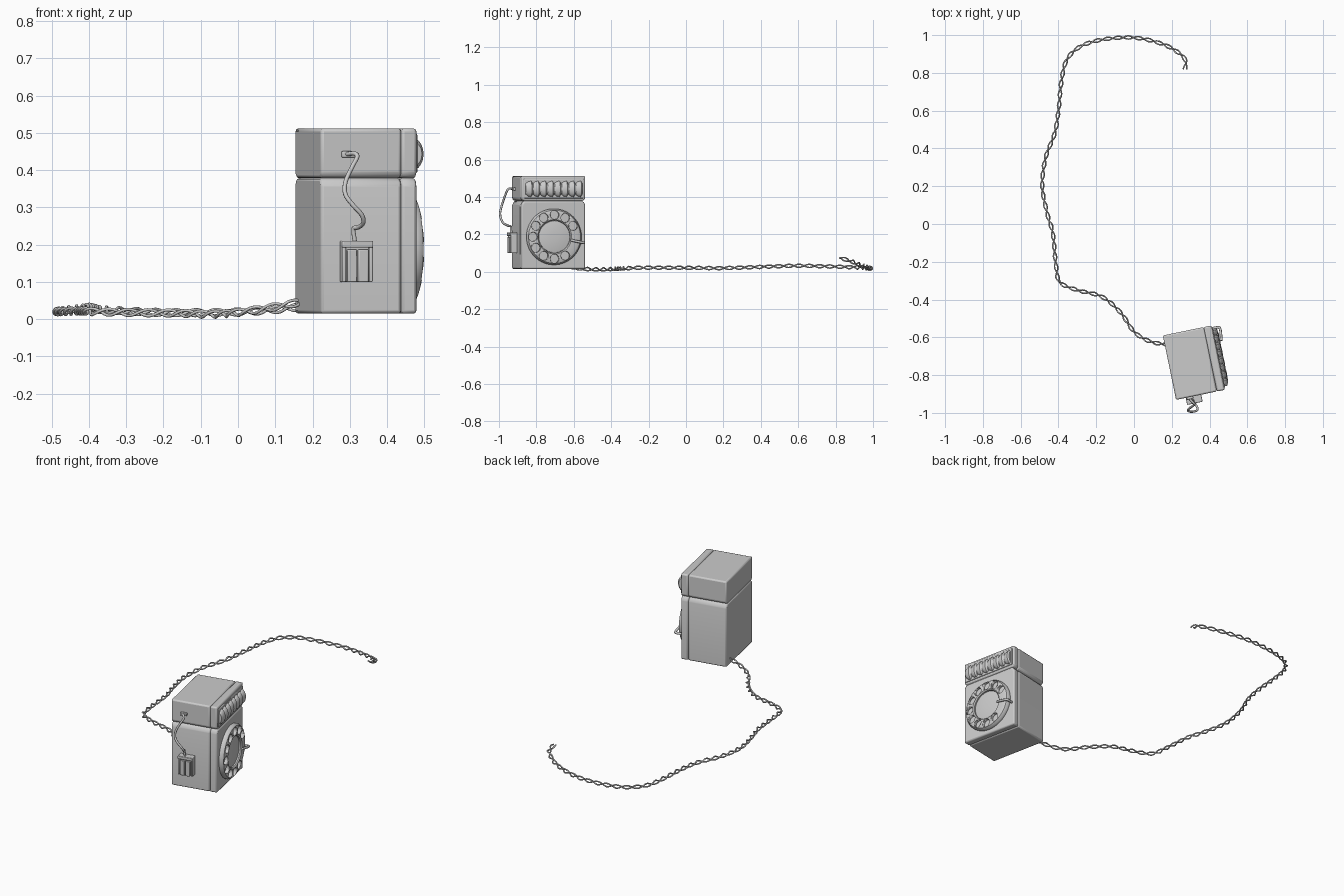
import bpy, bmesh
from math import sin, cos, pi, radians
from mathutils import Matrix, Vector

if "Cube" in bpy.data.objects:
    bpy.data.objects.remove(bpy.data.objects["Cube"])

# Local body frame: x = towards the dial, y = width, z = up
BODY = Matrix.Translation((0.317, -0.734, 0)) @ Matrix.Rotation(radians(11.6), 4, 'Z')
T = Matrix.Translation


def finish(name, bm, mat=BODY, bevel=0, seg=2):
    bmesh.ops.recalc_face_normals(bm, faces=bm.faces)
    me = bpy.data.meshes.new(name)
    bm.to_mesh(me)
    bm.free()
    ob = bpy.data.objects.new(name, me)
    bpy.context.collection.objects.link(ob)
    ob.matrix_world = mat
    if bevel:
        b = ob.modifiers.new("bevel", 'BEVEL')
        b.width, b.segments, b.limit_method = bevel, seg, 'ANGLE'
        b.angle_limit = radians(20)
    bpy.ops.object.select_all(action='DESELECT')
    ob.select_set(True)
    bpy.context.view_layer.objects.active = ob
    bpy.ops.object.shade_smooth_by_angle(angle=radians(35))
    return ob


def box(name, lo, hi, bevel=0.003):
    bm = bmesh.new()
    c = [(a + b) / 2 for a, b in zip(lo, hi)]
    s = [b - a for a, b in zip(lo, hi)]
    bmesh.ops.create_cube(bm, size=1, matrix=T(c) @ Matrix.Diagonal((*s, 1)))
    return finish(name, bm, BODY, bevel)


def slab(name, half_profile, x0, x1, bevel=0.008):
    """Mirror a (y, z) half profile and extrude it along the depth."""
    pts = half_profile + [(-y, z) for y, z in reversed(half_profile)]
    bm = bmesh.new()
    f = bm.faces.new([bm.verts.new((x0, y, z)) for y, z in pts])
    r = bmesh.ops.extrude_face_region(bm, geom=[f])
    vs = [v for v in r['geom'] if isinstance(v, bmesh.types.BMVert)]
    bmesh.ops.translate(bm, verts=vs, vec=(x1 - x0, 0, 0))
    return finish(name, bm, BODY, bevel)


def lathe(name, profile, mat, n=48, closed=False):
    """Spin a (position, radius) profile round the local x axis."""
    bm = bmesh.new()
    rings = [[bm.verts.new((a, r * cos(2 * pi * i / n), r * sin(2 * pi * i / n)))
              for i in range(n)] for a, r in profile]
    pairs = list(zip(rings, rings[1:] + rings[:1])) if closed else list(zip(rings, rings[1:]))
    for p, q in pairs:
        for i in range(n):
            j = (i + 1) % n
            bm.faces.new((p[i], p[j], q[j], q[i]))
    if not closed:
        bm.faces.new(rings[0])
        bm.faces.new(rings[-1])
    return finish(name, bm, mat)


def smooth_path(pts, steps):
    """Catmull-Rom curve through the points."""
    p = [Vector(q) for q in pts]
    p = [2 * p[0] - p[1]] + p + [2 * p[-1] - p[-2]]
    out = []
    for a, b, c, d in zip(p, p[1:], p[2:], p[3:]):
        for k in range(steps):
            t = k / steps
            out.append(0.5 * (2 * b + (c - a) * t + (2 * a - 5 * b + 4 * c - d) * t * t
                              + (3 * b - a - 3 * c + d) * t ** 3))
    return out + [p[-2]]


def tube(name, pts, radius, sides=2):
    cu = bpy.data.curves.new(name, 'CURVE')
    cu.dimensions = '3D'
    cu.bevel_depth, cu.bevel_resolution, cu.use_fill_caps = radius, sides, True
    sp = cu.splines.new('POLY')
    sp.points.add(len(pts) - 1)
    for q, v in zip(sp.points, pts):
        q.co = (*v, 1)
    ob = bpy.data.objects.new(name, cu)
    bpy.context.collection.objects.link(ob)
    bpy.ops.object.select_all(action='DESELECT')
    ob.select_set(True)
    bpy.context.view_layer.objects.active = ob
    bpy.ops.object.convert(target='MESH')
    bpy.ops.object.shade_smooth()
    return bpy.context.object


# Housing: lower and upper sections with a pinched waist, each case plus front panel
lower = [(0.174, 0.015), (0.174, 0.355), (0.171, 0.366), (0.16, 0.379)]
upper = [(0.16, 0.378), (0.174, 0.389), (0.174, 0.512)]
for label, prof in (("lower", lower), ("upper", upper)):
    slab(label + "_case", prof, -0.132, 0.089)
    slab(label + "_front_panel", prof, 0.089, 0.131)

# Dial: base, finger wheel with ten holes, hub
DIAL = BODY @ T((0.131, 0, 0.187))
lathe("dial_base", [(-0.005, 0.149), (0.01, 0.149)], DIAL, 64)
wheel = lathe("finger_wheel", [(0.004, 0.086), (0.022, 0.086), (0.028, 0.092), (0.029, 0.128),
                               (0.024, 0.142), (0.012, 0.15), (0.004, 0.15)], DIAL, 64, True)
bm = bmesh.new()
for k in range(1, 11):
    a = radians(30 * k)
    m = T((0.025, 0.117 * cos(a), 0.117 * sin(a))) @ Matrix.Rotation(pi / 2, 4, 'Y')
    bmesh.ops.create_cone(bm, cap_ends=True, segments=24, radius1=0.024, radius2=0.024,
                          depth=0.06, matrix=m)
cutter = finish("hole_cutter", bm, DIAL)
cutter.hide_render = True
mod = wheel.modifiers.new("holes", 'BOOLEAN')
mod.operation, mod.object, mod.solver = 'DIFFERENCE', cutter, 'EXACT'
bpy.context.view_layer.objects.active = wheel
bpy.context.view_layer.update()
bpy.ops.object.modifier_apply(modifier=mod.name)
bpy.data.objects.remove(cutter)
lathe("dial_hub", [(0, 0.086), (0.015, 0.084), (0.019, 0.06), (0.021, 0.02)], DIAL)

# Bent finger stop
stop = [(0.131, 0.158, 0.155), (0.165, 0.157, 0.155), (0.172, 0.145, 0.157),
        (0.17, 0.115, 0.163), (0.166, 0.085, 0.17)]
tube("finger_stop", smooth_path([BODY @ Vector(p) for p in stop], 5), 0.007)

# Ribbed speaker grille on the upper front
box("grille_frame", (0.12, -0.163, 0.393), (0.135, 0.163, 0.497))
teeth = [(-0.155, 0.028)]
w = 0.31 / 8
for k in range(8):
    x = -0.155 + k * w
    teeth += [(x + 0.1 * w, 0.031), (x + 0.4 * w, 0.04), (x + 0.8 * w, 0.043), (x + w, 0.032)]
lathe("speaker_grille", teeth, BODY @ T((0.131, 0, 0.443)) @ Matrix.Rotation(pi / 2, 4, 'Z')
      @ Matrix.Diagonal((1, 0.62, 1, 1)), 32)

# Side connector box: frame and two blocks
box("connector_back", (-0.08, -0.195, 0.1), (0.004, -0.17, 0.21))
box("connector_top", (-0.08, -0.212, 0.192), (0.004, -0.17, 0.21))
for side, x in (("left", -0.08), ("right", -0.006)):
    box("connector_rim_" + side, (x, -0.207, 0.1), (x + 0.01, -0.17, 0.195))
for side, x in (("left", -0.067), ("right", -0.036)):
    box("connector_block_" + side, (x, -0.212, 0.1), (x + 0.027, -0.18, 0.187))

# Short side cord and its bracket
box("cord_bracket", (-0.076, -0.186, 0.434), (-0.04, -0.17, 0.451))
side_cord = [(0.292, -0.925, 0.443), (0.312, -0.945, 0.445), (0.32, -0.955, 0.436),
             (0.307, -0.966, 0.41), (0.289, -0.98, 0.37), (0.288, -0.99, 0.336),
             (0.307, -0.994, 0.308), (0.332, -0.988, 0.28), (0.336, -0.974, 0.258),
             (0.322, -0.95, 0.246), (0.31, -0.937, 0.242), (0.314, -0.934, 0.205)]
tube("side_cord", smooth_path(side_cord, 5), 0.006)

# Long twisted two-strand cord trailing on the ground
route = [(0.175, -0.64, 0.047), (0.08, -0.62, 0.03), (0, -0.57, 0.018), (-0.07, -0.47, 0.013),
         (-0.17, -0.385, 0.016), (-0.3, -0.35, 0.018), (-0.39, -0.31, 0.02), (-0.412, -0.23, 0.022),
         (-0.43, -0.05, 0.022), (-0.458, 0.05, 0.021), (-0.486, 0.2, 0.02), (-0.468, 0.35, 0.024),
         (-0.42, 0.48, 0.029), (-0.4, 0.6, 0.032), (-0.385, 0.75, 0.029), (-0.36, 0.86, 0.025),
         (-0.3, 0.93, 0.022), (-0.2, 0.97, 0.018), (-0.06, 0.987, 0.018), (0.05, 0.98, 0.022),
         (0.17, 0.945, 0.033), (0.25, 0.895, 0.052), (0.273, 0.86, 0.064), (0.27, 0.82, 0.075)]
path = smooth_path(route, 20)
for k in range(2):
    strand, dist = [], 0
    for i, p in enumerate(path):
        if i:
            dist += (p - path[i - 1]).length
        t = (path[min(i + 1, len(path) - 1)] - path[max(i - 1, 0)]).normalized()
        side = t.cross(Vector((0, 0, 1))).normalized()
        a = 2 * pi * dist / 0.11 + k * pi
        strand.append(p + 0.0085 * (cos(a) * side + sin(a) * side.cross(t)))
    tube(f"long_cord_strand_{k + 1}", strand, 0.004)
